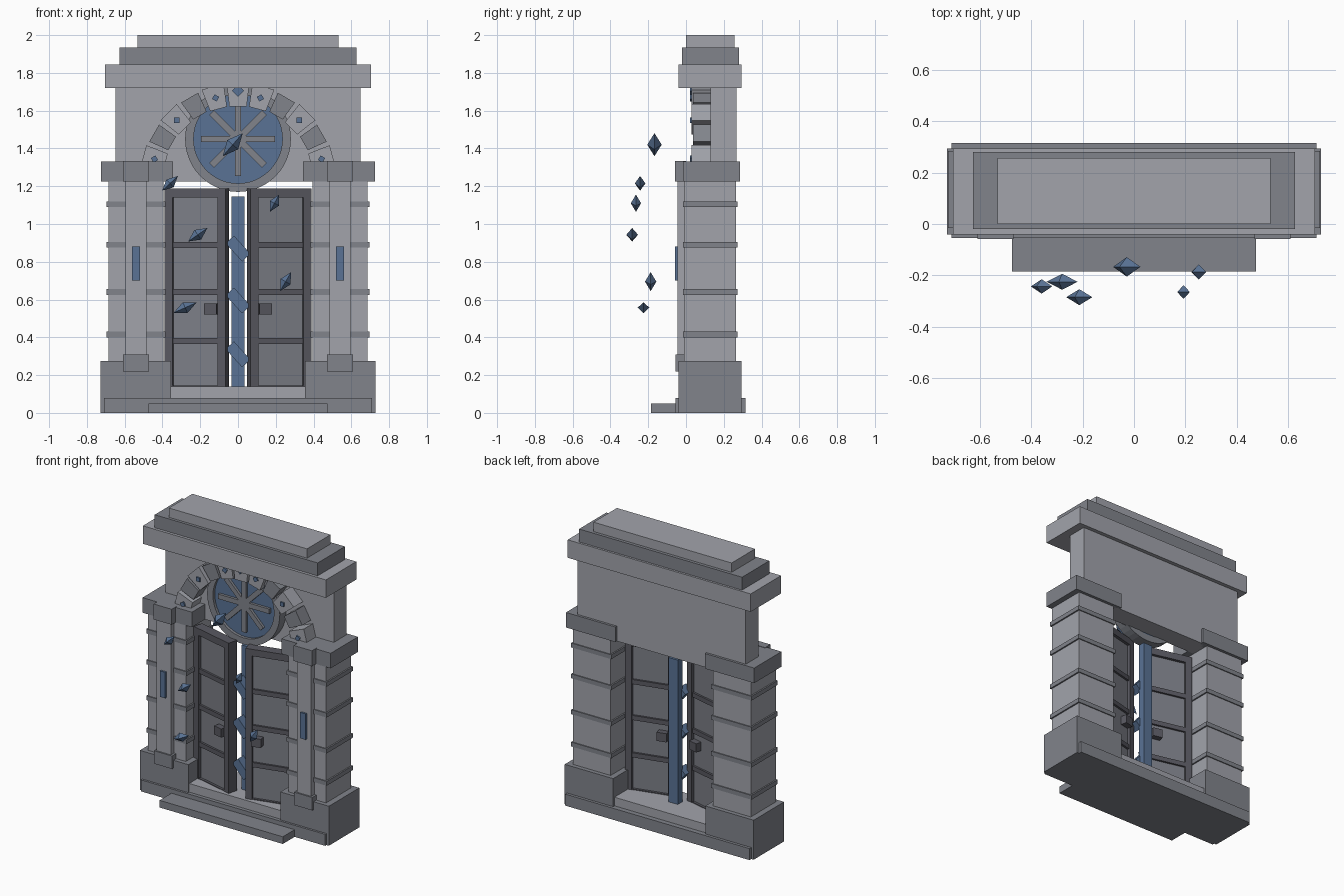
import bpy, bmesh, math
from mathutils import Matrix, Vector

if "Cube" in bpy.data.objects:
    bpy.data.objects.remove(bpy.data.objects["Cube"])


def material(name, rgb):
    m = bpy.data.materials.new(name)
    m.diffuse_color = (*rgb, 1)
    m.use_nodes = True
    m.node_tree.nodes["Principled BSDF"].inputs["Base Color"].default_value = m.diffuse_color
    return m


STONE = material("stone", (0.36, 0.37, 0.41))
TRIM = material("trim_stone", (0.22, 0.23, 0.26))
IRON = material("dark_door", (0.10, 0.10, 0.12))
PANEL = material("door_panel", (0.2, 0.21, 0.24))
BLUE = material("blue_crystal", (0.10, 0.17, 0.30))


def finish(name, bm, mat, matrix=Matrix()):
    bm.transform(matrix)
    bmesh.ops.recalc_face_normals(bm, faces=bm.faces)
    me = bpy.data.meshes.new(name)
    bm.to_mesh(me)
    bm.free()
    me.materials.append(mat)
    ob = bpy.data.objects.new(name, me)
    bpy.context.collection.objects.link(ob)
    return ob


def box(name, x, y, z, mat=STONE, matrix=Matrix()):
    """Box from (min, max) pairs, then transformed."""
    bm = bmesh.new()
    bmesh.ops.create_cube(bm, size=1)
    for v in bm.verts:
        v.co = Vector([(a + b) / 2 + c * (b - a) for (a, b), c in zip((x, y, z), v.co)])
    return finish(name, bm, mat, matrix)


def side(s, a, b):
    return tuple(sorted((s * a, s * b)))


def prism(name, pts, y0, y1, mat):
    """Extrude an xz outline along y."""
    bm = bmesh.new()
    f = bm.faces.new([bm.verts.new((x, y0, z)) for x, z in pts])
    r = bmesh.ops.extrude_face_region(bm, geom=[f])
    for v in r["geom"]:
        if isinstance(v, bmesh.types.BMVert):
            v.co.y = y1
    return finish(name, bm, mat)


def place(x, y, z, angle):
    """Move to a point, turned counter-clockwise as seen from the front."""
    return Matrix.Translation((x, y, z)) @ Matrix.Rotation(-math.radians(angle), 4, 'Y')


# Base, step and threshold
box("base_slab", (-.71, .71), (-.055, .315), (0, .08), TRIM)
box("front_step", (-.475, .475), (-.185, -.05), (0, .05), TRIM)
box("threshold", (-.36, .36), (-.03, .28), (.07, .14))

# Side piers with bands, pilasters and crystal inlays
for s, n in ((-1, "left"), (1, "right")):
    box(n + "_plinth", side(s, .355, .728), (-.04, .295), (0, .275), TRIM)
    box(n + "_pier", side(s, .395, .685), (-.01, .265), (.27, 1.23))
    box(n + "_pier_cap", side(s, .345, .725), (-.015, .285), (1.225, 1.33), TRIM)
    for z in (.415, .64, .89, 1.105):
        box(n + "_band", side(s, .385, .695), (-.017, .272), (z - .015, z + .015), TRIM)
    box(n + "_pilaster", side(s, .485, .595), (-.045, 0), (.28, 1.28))
    box(n + "_pilaster_foot", side(s, .47, .61), (-.055, 0), (.22, .31), TRIM)
    box(n + "_pilaster_head", side(s, .47, .61), (-.058, 0), (1.225, 1.333), TRIM)
    box(n + "_inlay", side(s, .52, .562), (-.058, -.04), (.70, .88), BLUE)

# Upper wall and stepped cornice
box("upper_wall", (-.648, .648), (.13, .268), (1.225, 1.73))
box("cornice_low", (-.705, .705), (-.04, .295), (1.72, 1.845))
box("cornice_mid", (-.628, .628), (-.02, .28), (1.845, 1.935), TRIM)
box("cornice_top", (-.532, .532), (0, .258), (1.935, 2.0))

# Arch stones with diamond studs on every other stone
for i in range(11):
    a = 165 - 15 * i
    light = i % 2 == 0 or a == 90
    h = math.radians(6.6 if light else 5.8)
    r0, r1 = (.40, .522) if light else (.405, .515)
    t = math.radians(a)
    pts = [(r * math.cos(t + d), 1.225 + r * math.sin(t + d))
           for r, d in ((r0, -h), (r1, -h), (r1, h), (r0, h))]
    prism("arch_stone", pts, .03 if light else .036, .135, STONE if light else TRIM)
    if light:
        k = .023 if a == 90 else .014
        rs = .48 if a == 90 else .458
        box("arch_stud", (-k, k), (.02, .04), (-k, k), BLUE,
            place(rs * math.cos(t), 0, 1.225 + rs * math.sin(t), a + 45))

# Round window: rim, glass and spokes
N = 48
bm = bmesh.new()
loops = [[bm.verts.new((r * math.cos(2 * math.pi * i / N), y, 1.45 + r * math.sin(2 * math.pi * i / N)))
          for i in range(N)] for r, y in ((.28, .06), (.28, .14), (.235, .14), (.235, .06))]
for a, b in zip(loops, loops[1:] + loops[:1]):
    for i in range(N):
        j = (i + 1) % N
        bm.faces.new((a[i], a[j], b[j], b[i]))
finish("window_rim", bm, TRIM)
prism("window_glass", [(.238 * math.cos(2 * math.pi * i / N), 1.45 + .238 * math.sin(2 * math.pi * i / N))
                       for i in range(N)], .08, .135, BLUE)
for a in (0, 45, 90, 135):
    box("window_spoke", (-.197, .197), (.062, .09), (-.017, .017), TRIM, place(0, 0, 1.45, a))

# Double doors, swung slightly outward; local x runs from hinge to free edge
L, T = .335, .07
for s, n in ((-1, "left"), (1, "right")):
    swing = (Matrix.Diagonal((-s, 1, 1, 1)) @ Matrix.Translation((-.39, .07, 0))
             @ Matrix.Rotation(math.radians(-14), 4, 'Z'))
    box(n + "_door_panel", (.02, L - .02), (.02, T - .02), (.12, 1.17), PANEL, swing)
    box(n + "_hinge_stile", (0, .045), (0, T), (.12, 1.187), IRON, swing)
    box(n + "_free_stile", (L - .045, L), (0, T), (.12, 1.187), IRON, swing)
    box(n + "_top_rail", (.04, L - .04), (0, T), (1.14, 1.187), IRON, swing)
    box(n + "_bottom_rail", (.04, L - .04), (.003, T - .003), (.12, .145), IRON, swing)
    for z in (.38, .64, .89):
        box(n + "_door_rail", (.03, L - .03), (.006, T - .006), (z - .016, z + .016), IRON, swing)
    box(n + "_handle", (.222, .289), (-.022, T + .022), (.52, .58), IRON, swing)

# Glowing bar between the doors with slanted shards
box("glow_bar", (-.035, .035), (.09, .14), (.14, 1.145), BLUE)
for z in (.87, .595, .31):
    box("bar_shard", (-.065, .065), (.03, .10), (-.03, .03), BLUE, place(0, 0, z, -48))

# Floating crystals: x, y, z, half length, radius, tilt
for x, y, z, l, r, a in ((-.36, -.243, 1.215, .057, .028, 43), (-.213, -.285, .943, .062, .031, 35),
                         (-.28, -.225, .557, .066, .031, 24), (-.028, -.167, 1.42, .081, .038, 49),
                         (.193, -.265, 1.11, .052, .027, 62), (.252, -.187, .695, .058, .03, 60)):
    bm = bmesh.new()
    tips = [bm.verts.new((e * l, 0, 0)) for e in (-1, 1)]
    ring = [bm.verts.new(p) for p in ((0, r, 0), (0, 0, r), (0, -r, 0), (0, 0, -r))]
    for tip in tips:
        for i in range(4):
            bm.faces.new((tip, ring[i], ring[(i + 1) % 4]))
    finish("floating_crystal", bm, BLUE, place(x, y, z, a))
